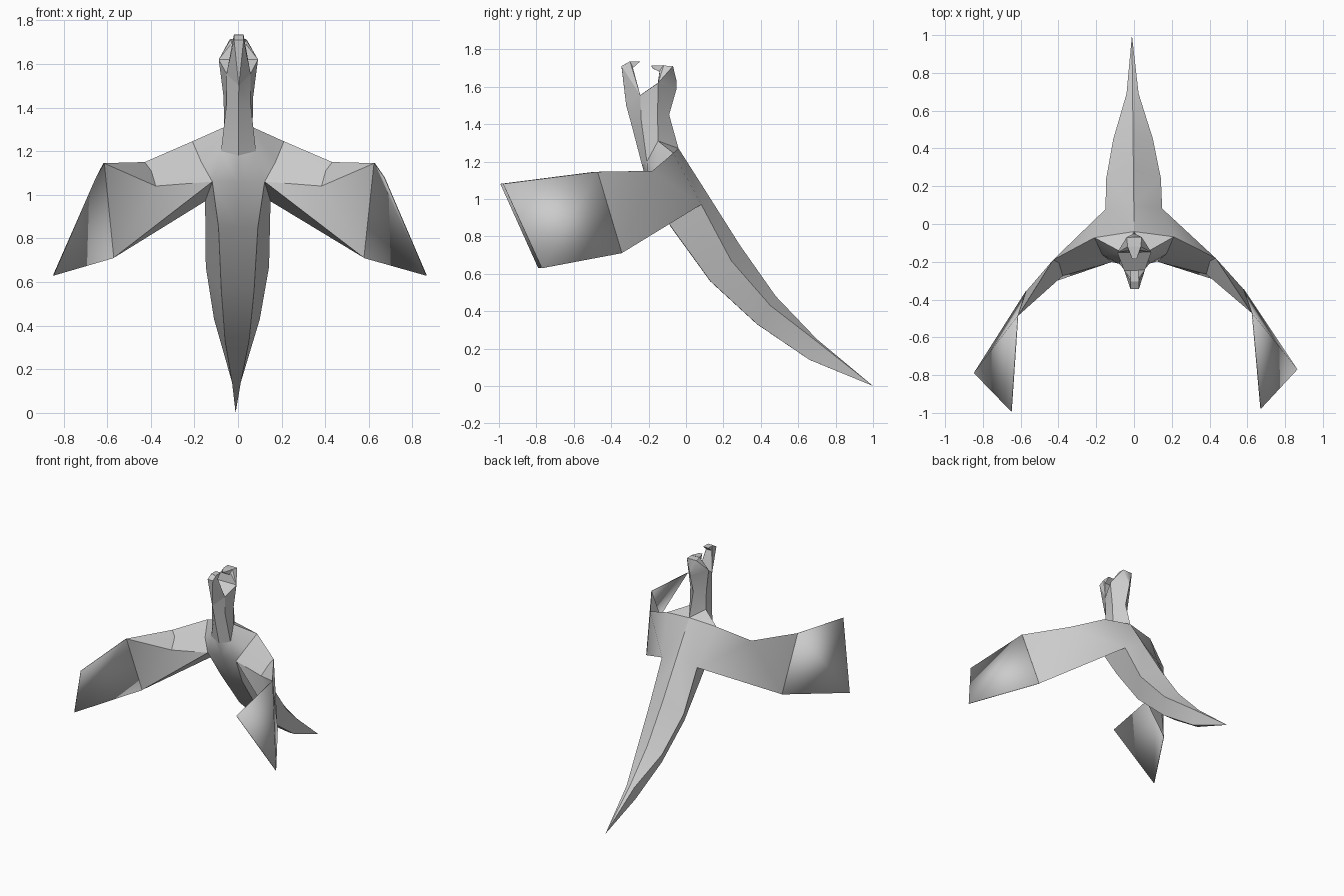
import bpy, bmesh, math
from mathutils import Vector

cube = bpy.data.objects.get("Cube")
if cube:
    bpy.data.objects.remove(cube)

grey = bpy.data.materials.new("plain grey")
grey.use_nodes = True
COLOUR = (0.6, 0.6, 0.6, 1)
grey.diffuse_color = COLOUR
grey.node_tree.nodes["Principled BSDF"].inputs["Base Color"].default_value = COLOUR


def finish(name, bm, angle=30):
    """Weld, orient, shade and turn a part into an object."""
    bmesh.ops.remove_doubles(bm, verts=bm.verts[:], dist=0.001)
    bmesh.ops.recalc_face_normals(bm, faces=bm.faces[:])
    mesh = bpy.data.meshes.new(name)
    bm.to_mesh(mesh)
    bm.free()
    mesh.materials.append(grey)
    obj = bpy.data.objects.new(name, mesh)
    bpy.context.collection.objects.link(obj)
    obj.rotation_euler.z = 0.011
    bpy.ops.object.select_all(action='DESELECT')
    obj.select_set(True)
    bpy.context.view_layer.objects.active = obj
    bpy.ops.object.shade_smooth_by_angle(angle=math.radians(angle))
    return obj


def face(bm, points):
    """Add a face and its mirror image across the middle."""
    for side in (1, -1):
        pts = []
        for x, y, z in points:
            p = Vector((side * x, y, z))
            if p not in pts:
                pts.append(p)
        if len(pts) > 2 and not (side < 0 and all(p.x == 0 for p in pts)):
            bm.faces.new([bm.verts.new(p) for p in pts])


def loft(bm, rings):
    """Skin between half rings, each listed from back to front."""
    for a, b in zip(rings, rings[1:]):
        for i in range(len(a) - 1):
            face(bm, (a[i], a[i + 1], b[i + 1], b[i]))


def hull(name, half):
    """Solid around a half set of points and their mirror image."""
    bm = bmesh.new()
    for s in (1, -1):
        for x, y, z in half:
            bm.verts.new((s * x, y, z))
    bmesh.ops.remove_doubles(bm, verts=bm.verts[:], dist=0.001)
    res = bmesh.ops.convex_hull(bm, input=bm.verts[:])
    spare = [v for v in bm.verts if not v.link_faces]
    bmesh.ops.delete(bm, geom=spare, context='VERTS')
    return finish(name, bm)


# Landmarks of the left half
back = (0, -0.04, 1.27)
neck = (0.065, -0.15, 1.31)
throat = (0.08, -0.21, 1.2)
chest = (0, -0.235, 1.18)
shoulder = (0.21, -0.07, 1.245)
elbow = (0.43, -0.185, 1.15)
knuckle = (0.62, -0.48, 1.145)
trail = (0.575, -0.35, 0.71)
tip_top = (0.66, -0.985, 1.08)
tip_low = (0.855, -0.78, 0.63)
arm_in = (0.17, -0.16, 1.15)
arm_mid = (0.4, -0.2, 1.11)
pit_in = (0.12, -0.2, 1.06)
pit_mid = (0.38, -0.27, 1.04)
belly = (0, -0.2, 1.06)

# Tail half rings: ridge, side, lower edge, underside middle
tail = [
    ((0, 0.1, 1.05), (0.15, 0.08, 0.97), (0.09, -0.08, 0.85), (0, -0.08, 0.85)),
    ((0, 0.29, 0.75), (0.145, 0.24, 0.67), (0.075, 0.13, 0.56), (0, 0.13, 0.56)),
    ((0, 0.48, 0.48), (0.105, 0.45, 0.43), (0.055, 0.38, 0.33), (0, 0.38, 0.33)),
    ((0, 0.7, 0.25), (0.032, 0.69, 0.245), (0.02, 0.66, 0.14), (0, 0.66, 0.14)),
    ((0, 1, 0),) * 4,
]
ridge, root, under, under_mid = tail[0]

# Body, wings and tail in one skin
bm = bmesh.new()
for pts in (
        (back, ridge, root), (back, root, shoulder), (back, shoulder, neck),
        (shoulder, root, elbow), (elbow, root, trail), (elbow, trail, knuckle),
        (neck, shoulder, arm_in), (shoulder, elbow, arm_mid, arm_in),
        (elbow, knuckle, arm_mid), (arm_in, arm_mid, pit_mid, pit_in),
        (arm_mid, knuckle, pit_mid), (pit_mid, knuckle, trail),
        (pit_in, pit_mid, trail), (pit_in, trail, root),
        (pit_in, root, under), (neck, arm_in, throat),
        (throat, arm_in, pit_in), (throat, pit_in, belly, chest),
        (pit_in, under, under_mid, belly)):
    face(bm, pts)
loft(bm, tail)
finish("body_and_wings", bm)

# Thin outer wing panels
bm = bmesh.new()
face(bm, (knuckle, trail, tip_low))
face(bm, (knuckle, tip_low, tip_top))
panel = finish("wing_tips", bm)
thick = panel.modifiers.new("thin", 'SOLIDIFY')
thick.thickness = 0.004
thick.offset = 0

# Neck: half rings of nape, cheek, jaw and chin
mouth = (0.055, -0.245, 1.555)
cheek = (0.09, -0.15, 1.62)
nape = (0, -0.05, 1.59)
chin = (0, -0.32, 1.5)
bm = bmesh.new()
loft(bm, [
    (back, neck, throat, chest),
    ((0, -0.09, 1.45), (0.068, -0.153, 1.45), (0.055, -0.24, 1.42), (0, -0.295, 1.41)),
    (nape, cheek, mouth, chin),
])
face(bm, (cheek, mouth, (0, -0.245, 1.555), (0, -0.15, 1.62)))
finish("neck", bm, 20)

# Open jaws with hooked ends
hull("lower_jaw", [mouth, chin, (0.022, -0.345, 1.71), (0.022, -0.3, 1.735),
                   (0.022, -0.285, 1.705)])
hull("lower_jaw_hook", [(0.022, -0.305, 1.735), (0.022, -0.245, 1.735),
                        (0.022, -0.285, 1.7)])
hull("head", [nape, cheek, (0.04, -0.07, 1.71), (0.035, -0.14, 1.69),
              (0.035, -0.12, 1.713), (0, -0.05, 1.63)])
hull("beak_hook", [(0.035, -0.12, 1.715), (0.03, -0.14, 1.68),
                   (0.012, -0.185, 1.712), (0.012, -0.18, 1.698)])
